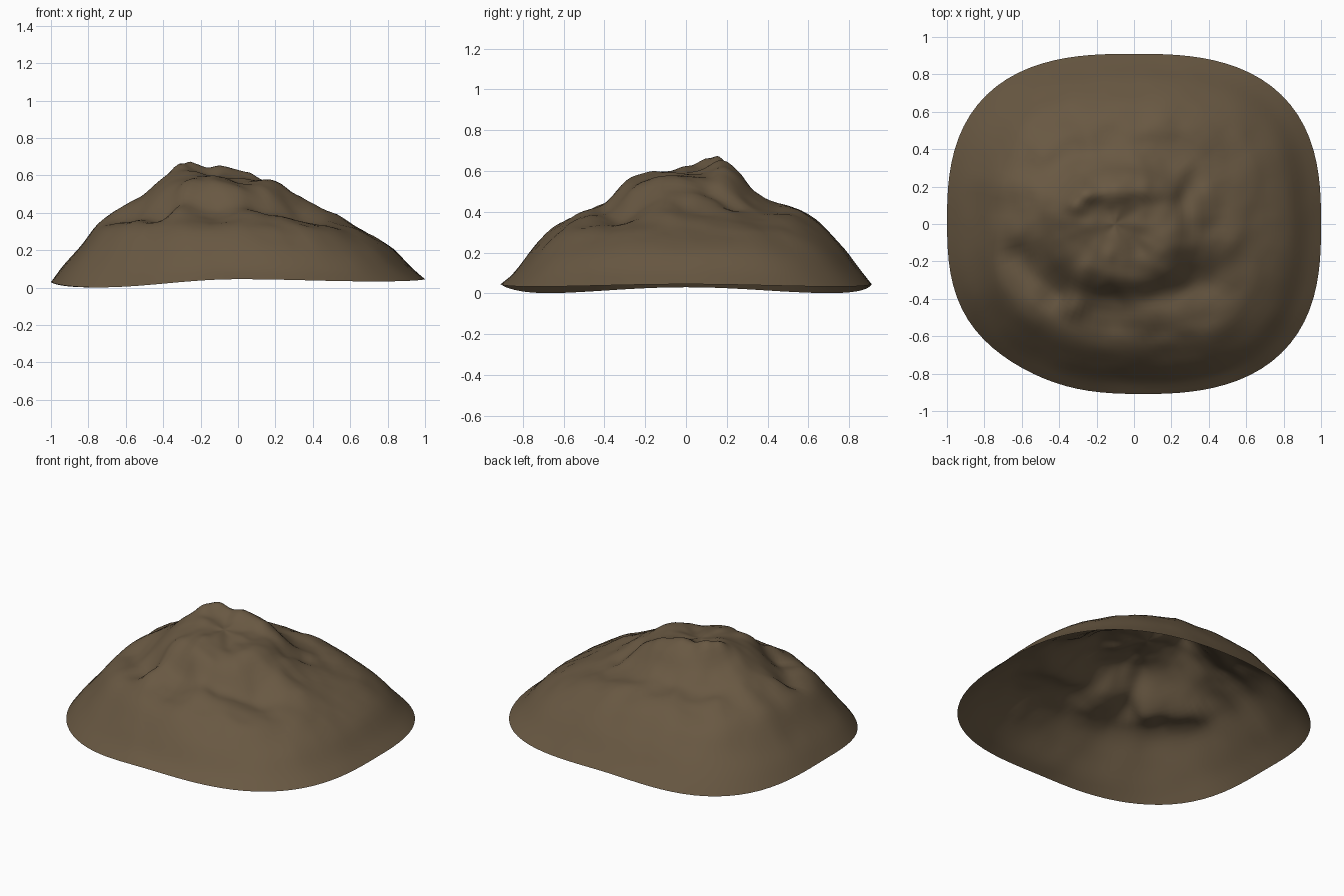
import bpy, bmesh, math
from mathutils import Vector, noise

if "Cube" in bpy.data.objects:
    bpy.data.objects.remove(bpy.data.objects["Cube"], do_unlink=True)

SEGMENTS, RINGS = 96, 40
CENTRE = Vector((-0.1, 0.0))

# Slope profiles from summit to rim along the four main directions
STEPS = (0, .15, .28, .36, .45, .6, .72, .84, .93, 1)
EAST = (.59, .58, .57, .50, .43, .36, .295, .21, .11, .045)
NORTH = (.59, .61, .59, .51, .45, .415, .35, .235, .125, .045)
WEST = (.59, .61, .60, .56, .49, .415, .34, .205, .115, .03)
SOUTH = (.59, .59, .57, .53, .44, .38, .32, .20, .10, .045)

# Ridges and gullies: start, end, width, height
FEATURES = (
    ((-.31, .12), (-.27, .15), .07, .07),     # summit peak
    ((-.27, .17), (.05, .17), .06, .03),      # summit crest
    ((-.28, -.25), (-.32, -.45), .06, .03),   # front spur
    ((.15, -.12), (.5, -.1), .08, .025),      # left spur
    ((-.55, .2), (-.7, .2), .08, .02),        # right spur
    ((-.62, -.18), (-.42, -.38), .08, -.06),  # right gully
    ((-.12, -.38), (-.1, -.5), .08, -.04),    # front gully
    ((.15, -.36), (.4, -.32), .09, -.04),     # left gully
    ((.26, .12), (.32, .22), .06, -.04),      # back gully
    ((.28, -.62), (.32, -.68), .04, -.02),    # lower dent
)


def profile(values, t):
    """Smooth curve through the profile heights."""
    i = max(k for k in range(len(STEPS) - 1) if STEPS[k] <= t)

    def slope(k):
        a, b = max(k - 1, 0), min(k + 1, len(STEPS) - 1)
        return (values[b] - values[a]) / (STEPS[b] - STEPS[a])

    span = STEPS[i + 1] - STEPS[i]
    u = (t - STEPS[i]) / span
    v = 1 - u
    return (v * v * (1 + 2 * u) * values[i] + u * u * (1 + 2 * v) * values[i + 1]
            + span * u * v * (v * slope(i) - u * slope(i + 1)))


def outline(angle):
    """Rounded square footprint, cut back at one corner."""
    c, s = math.cos(angle), math.sin(angle)
    r = (abs(c) ** 2.7 + abs(s / .91) ** 2.7) ** (-1 / 2.7)
    r *= 1 - .045 * math.exp(-((angle - math.radians(228)) / .4) ** 2)
    return Vector((c * r, s * r))


def feature_height(p):
    total = 0
    for start, end, width, height in FEATURES:
        a, b = Vector(start), Vector(end)
        k = (p - a).dot(b - a) / (b - a).length_squared
        near = a.lerp(b, min(max(k, 0), 1))
        total += height * math.exp(-((p - near).length / width) ** 2)
    return total


def surface_point(angle, t):
    p = CENTRE.lerp(outline(angle), t)
    c, s = math.cos(angle), math.sin(angle)
    z = c * c * profile(EAST if c > 0 else WEST, t)
    z += s * s * profile(NORTH if s > 0 else SOUTH, t)
    diagonal = math.sin(2 * angle) ** 2
    z *= 1 - .06 * diagonal * math.sin(math.pi * t)
    z -= diagonal * t ** 6 * (.012 if c > 0 else .036)
    # Rock roughness fades out towards the rim
    rough = noise.noise(Vector((p.x * 6, p.y * 6, .5))) * .022
    rough += noise.noise(Vector((p.x * 15, p.y * 15, .2))) * .007
    z += (rough + feature_height(p)) * (1 - t ** 4)
    return Vector((p.x, p.y, max(z, 0)))


# Earth colour
earth = bpy.data.materials.new("brown_earth")
earth.use_nodes = True
colour = (.14, .098, .055, 1)
earth.diffuse_color = colour
shader = earth.node_tree.nodes["Principled BSDF"]
shader.inputs["Base Color"].default_value = colour
shader.inputs["Roughness"].default_value = 1

# Open hill shell made of rings around the summit
bm = bmesh.new()
summit = bm.verts.new(surface_point(0, 0))
rings = []
for r in range(1, RINGS + 1):
    rings.append([bm.verts.new(surface_point(2 * math.pi * i / SEGMENTS, r / RINGS))
                  for i in range(SEGMENTS)])
for i in range(SEGMENTS):
    j = (i + 1) % SEGMENTS
    bm.faces.new((summit, rings[0][i], rings[0][j]))
    for inner, outer in zip(rings, rings[1:]):
        bm.faces.new((inner[i], outer[i], outer[j], inner[j]))
for face in bm.faces:
    face.smooth = True
mesh = bpy.data.meshes.new("hill")
bm.to_mesh(mesh)
bm.free()
mesh.materials.append(earth)
hill = bpy.data.objects.new("hill", mesh)
bpy.context.collection.objects.link(hill)
